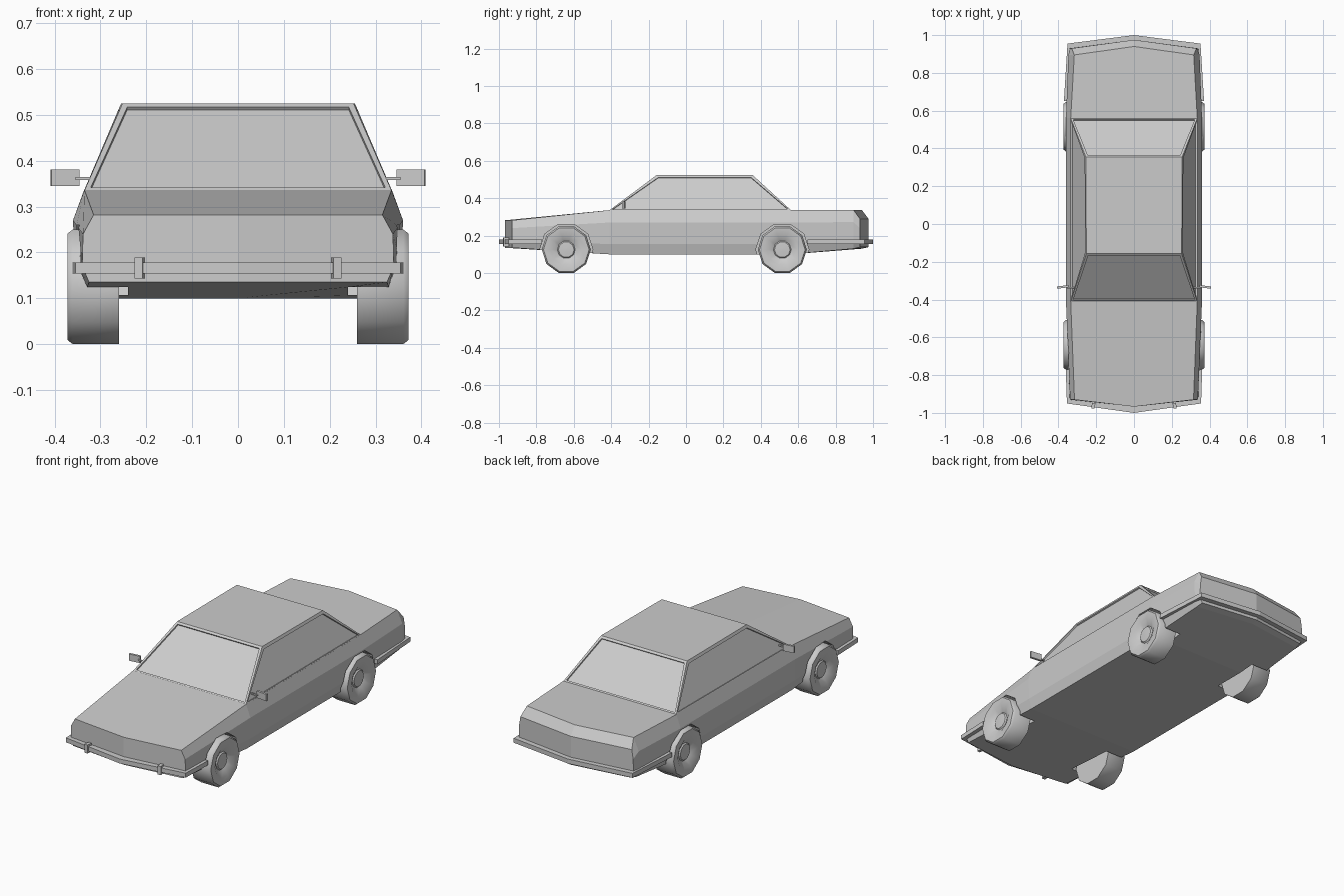
import bpy, bmesh
from math import cos, sin, pi
from mathutils import Vector

if "Cube" in bpy.data.objects:
    bpy.data.objects.remove(bpy.data.objects["Cube"])


def make(name, verts, faces):
    mesh = bpy.data.meshes.new(name)
    bm = bmesh.new()
    vs = [bm.verts.new(v) for v in verts]
    for f in faces:
        bm.faces.new([vs[i] for i in f])
    bmesh.ops.recalc_face_normals(bm, faces=bm.faces)
    bm.to_mesh(mesh)
    bm.free()
    ob = bpy.data.objects.new(name, mesh)
    bpy.context.collection.objects.link(ob)
    return ob


def box(name, centre, size, rot_z=0):
    bpy.ops.mesh.primitive_cube_add(size=1, location=centre, rotation=(0, 0, rot_z))
    ob = bpy.context.object
    ob.name, ob.scale = name, size
    return ob


def revolve_x(name, profile, side, y, z, n=10):
    # profile holds (radius, x); polygon has a flat edge at the bottom
    verts, faces = [], []
    for r, x in profile:
        for k in range(n):
            a = 2 * pi * k / n
            verts.append((side * x, y + r * cos(a), z + r * sin(a)))
    for i in range(len(profile) - 1):
        for k in range(n):
            j = (k + 1) % n
            faces.append((i * n + k, i * n + j, (i + 1) * n + j, (i + 1) * n + k))
    faces += [tuple(range(n)), tuple(range(len(verts) - n, len(verts)))]
    return make(name, verts, faces)


# Body: lofted stations (side y, centre y, then bottom, sill, belt, top as x, z)
stations = [
    (-0.93, -0.967, (.325, .135), (.340, .170), (.338, .240), (.315, .282)),
    (-0.41, -0.41, (.340, .100), (.355, .155), (.360, .270), (.335, .336)),
    (0.56, 0.56, (.340, .100), (.355, .155), (.360, .270), (.335, .338)),
    (0.895, 0.94, (.330, .130), (.345, .160), (.347, .272), (.316, .338)),
    (0.93, 0.975, (.325, .138), (.340, .165), (.338, .240), (.330, .290)),
]
verts, faces = [], []
for y, yc, *pts in stations:
    verts.append((0, yc, pts[0][1]))
    verts += [(x, y, z) for x, z in pts]
    verts.append((0, yc, pts[-1][1]))
    verts += [(-x, y, z) for x, z in reversed(pts)]
for s in range(len(stations) - 1):
    for k in range(10):
        j = (k + 1) % 10
        faces.append((s * 10 + k, s * 10 + j, s * 10 + 10 + j, s * 10 + 10 + k))
for b in (0, 10 * (len(stations) - 1)):
    faces += [tuple(b + i for i in range(6)), (b + 5, b + 6, b + 7, b + 8, b + 9, b)]
body = make("body", verts, faces)

# Wheel arches and wheels
wheel_profile = [(.131, .26), (.131, .361), (.122, .372), (.083, .370),
                 (.048, .350), (.042, .356), (.01, .358)]
cutters = []
for end, y in (("front", -0.64), ("rear", 0.515)):
    for label, side in (("right", 1), ("left", -1)):
        cut = revolve_x("arch_cutter", [(.142, .24), (.142, .45)], side, y, .125)
        cut.hide_render = True
        cutters.append(cut)
        mod = body.modifiers.new("arch", "BOOLEAN")
        mod.object, mod.operation, mod.solver = cut, "DIFFERENCE", "EXACT"
        wheel = revolve_x(f"{end}_{label}_wheel", wheel_profile, side, y, .125)
        bpy.ops.object.select_all(action="DESELECT")
        wheel.select_set(True)
        bpy.context.view_layer.objects.active = wheel
        bpy.ops.object.shade_smooth_by_angle(angle=0.7)
bpy.ops.object.select_all(action="DESELECT")
body.select_set(True)
bpy.context.view_layer.objects.active = body
for mod in list(body.modifiers):
    bpy.ops.object.modifier_apply(modifier=mod.name)
for cut in cutters:
    bpy.data.objects.remove(cut)

# Cabin: tapered block with recessed windows
base = [(-.335, -.41, .335), (.335, -.41, .335), (.335, .56, .337), (-.335, .56, .337)]
roof = [(-.252, -.155, .525), (.252, -.155, .525), (.255, .355, .525), (-.255, .355, .525)]
cabin = make("cabin", base + roof, [(0, 1, 5, 4), (1, 2, 6, 5), (2, 3, 7, 6),
                                    (3, 0, 4, 7), (4, 5, 6, 7)])
bm = bmesh.new()
bm.from_mesh(cabin.data)
panes = [f for f in bm.faces if f.normal.z < .95]
bmesh.ops.inset_individual(bm, faces=panes, thickness=.017)
for f in panes:
    n = f.normal.copy()
    rim = bmesh.ops.extrude_discrete_faces(bm, faces=[f])["faces"][0]
    bmesh.ops.translate(bm, verts=rim.verts, vec=-n * .008)
bm.to_mesh(cabin.data)
bm.free()


# Bumpers: wraparound strips following the pointed ends
def bumper(name, half, z0, z1, depth):
    outer = half + [(-x, y) for x, y in reversed(half[:-1])]
    sign = 1 if half[-1][1] > 0 else -1
    inner = []
    for i, (x, y) in enumerate(outer):
        dx = depth if x > 0 else -depth if x < 0 else 0
        inner.append((x - dx, y - (0 if i in (0, len(outer) - 1) else sign * depth)))
    n = len(outer)
    vs = [(x, y, z) for z in (z0, z1) for x, y in outer + inner]
    fs = []
    for i in range(n - 1):
        a, b, c, d = i, i + 1, n + i + 1, n + i
        t = 2 * n
        fs += [(a, b, c, d), (a + t, b + t, c + t, d + t),
               (a, b, b + t, a + t), (d, c, c + t, d + t)]
    for i in (0, n - 1):
        fs.append((i, n + i, 3 * n + i, 2 * n + i))
    return make(name, vs, fs)


bumper("front_bumper", [(.361, -.77), (.355, -.95), (0, -1.0)], .154, .178, .035)
bumper("rear_bumper", [(.371, .65), (.352, .955), (0, 1.0)], .154, .178, .035)

# Bumper guards and door mirrors
for label, s in (("right", 1), ("left", -1)):
    box(f"{label}_bumper_guard", (s * .215, -.962, .166), (.018, .03, .046), s * .14)
    box(f"{label}_mirror", (s * .377, -.333, .363), (.062, .012, .036), s * -.12)
    box(f"{label}_mirror_stem", (s * .335, -.338, .361), (.04, .008, .007))
